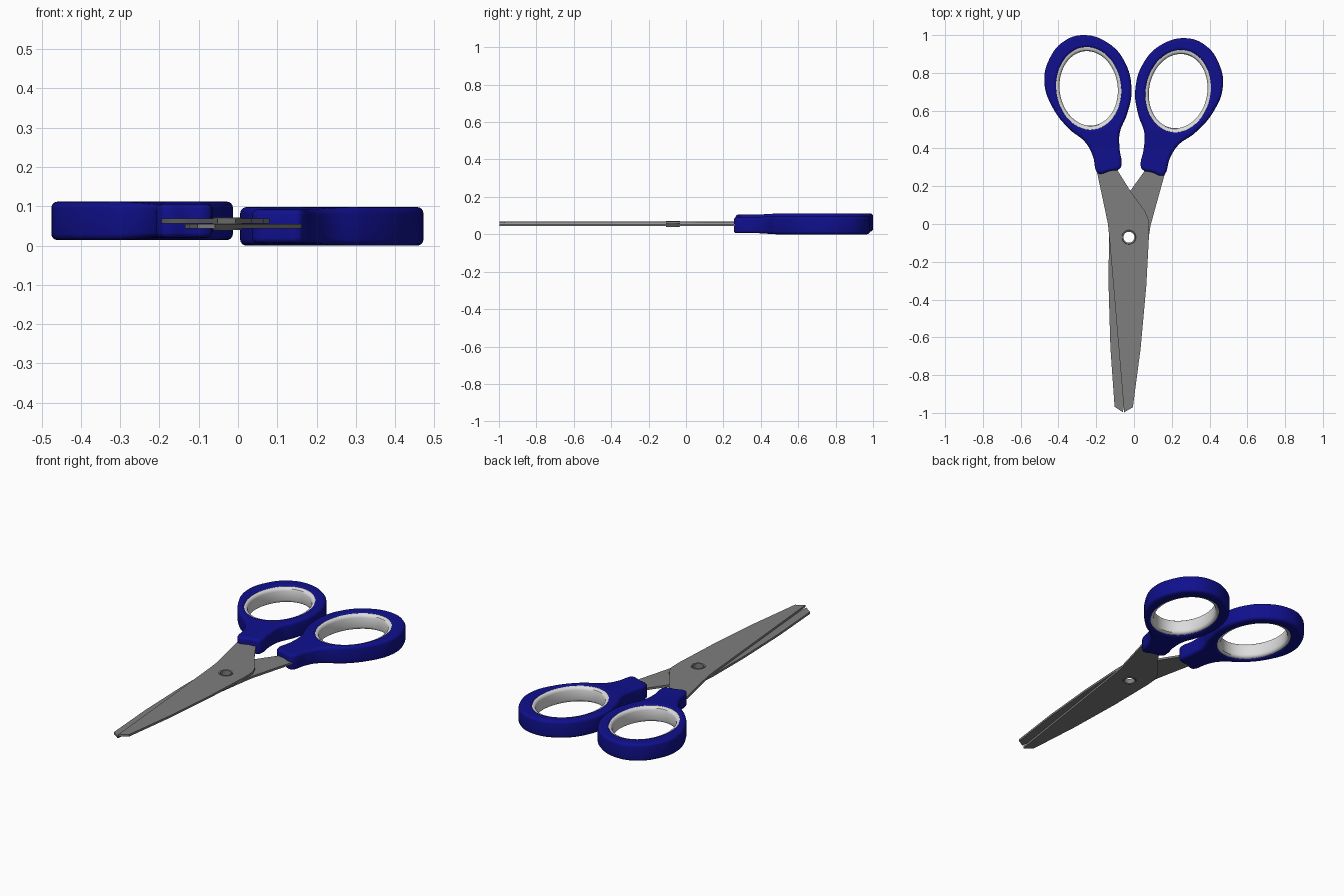
import bpy, math
from mathutils import Matrix, Vector

cube = bpy.data.objects.get("Cube")
if cube:
    bpy.data.objects.remove(cube, do_unlink=True)


def material(name, rgb):
    m = bpy.data.materials.new(name)
    m.use_nodes = True
    m.diffuse_color = (*rgb, 1)
    m.node_tree.nodes["Principled BSDF"].inputs["Base Color"].default_value = (*rgb, 1)
    return m


BLUE = material("blue plastic", (0.005, 0.005, 0.27))
LIGHT = material("light grey plastic", (0.72, 0.72, 0.72))
STEEL = material("grey steel", (0.21, 0.21, 0.21))

PIVOT = Vector((-0.027, -0.07, 0.056))   # rivet centre on the plane where the blades meet
RISE = 0.007                             # handle centre above that plane
RING = Vector((-0.24, 0.718, 0))         # finger hole centre
TILT = math.radians(7)


def ellipse(center, rx, ry, tilt=0, n=48):
    rot = Matrix.Rotation(tilt, 3, 'Z')
    return [tuple((center + rot @ Vector((rx * math.cos(a), ry * math.sin(a), 0))).to_2d())
            for a in (2 * math.pi * i / n for i in range(n))]


def finish(obj, mat, angle=35):
    obj.data.materials.clear()
    obj.data.materials.append(mat)
    bpy.ops.object.select_all(action='DESELECT')
    obj.select_set(True)
    bpy.context.view_layer.objects.active = obj
    bpy.ops.object.shade_smooth_by_angle(angle=math.radians(angle))
    return obj


def plate(name, mat, loops, z, half, bevel=0.0, smooth=False):
    """Filled outline with holes, extruded to +-half about z, with rounded rims."""
    cu = bpy.data.curves.new(name, 'CURVE')
    cu.dimensions, cu.fill_mode = '2D', 'BOTH'
    cu.extrude, cu.bevel_depth, cu.offset = half - bevel, bevel, -bevel
    cu.bevel_resolution, cu.resolution_u = 3, 6
    for pts in loops:
        sp = cu.splines.new('BEZIER' if smooth else 'POLY')
        target = sp.bezier_points if smooth else sp.points
        target.add(len(pts) - 1)
        for p, (x, y) in zip(target, pts):
            p.co = (x, y, 0) if smooth else (x, y, 0, 1)
            if smooth:
                p.handle_left_type = p.handle_right_type = 'AUTO'
        sp.use_cyclic_u = True
    temp = bpy.data.objects.new(name + "_curve", cu)
    bpy.context.collection.objects.link(temp)
    dg = bpy.context.evaluated_depsgraph_get()
    me = bpy.data.meshes.new_from_object(temp.evaluated_get(dg))
    bpy.data.objects.remove(temp, do_unlink=True)
    me.transform(Matrix.Translation((0, 0, z)))
    obj = bpy.data.objects.new(name, me)
    bpy.context.collection.objects.link(obj)
    return finish(obj, mat)


def tube(name, mat, center, profile, aspect=1.0, tilt=0, n=64):
    """Closed (radius, z) profile swept round an ellipse."""
    k = len(profile)
    rot = Matrix.Rotation(tilt, 3, 'Z')
    verts, faces = [], []
    for i in range(n):
        a = 2 * math.pi * i / n
        for r, z in profile:
            verts.append(center + rot @ Vector((r * math.cos(a), r * aspect * math.sin(a), z)))
    for i in range(n):
        j = (i + 1) % n
        for p in range(k):
            q = (p + 1) % k
            faces.append((i * k + p, j * k + p, j * k + q, i * k + q))
    me = bpy.data.meshes.new(name)
    me.from_pydata(verts, [], faces)
    obj = bpy.data.objects.new(name, me)
    bpy.context.collection.objects.link(obj)
    return finish(obj, mat)


# Handle: finger loop running into a short arm
handle_outline = [
    (-0.197, 0.275), (-0.218, 0.36), (-0.26, 0.435), (-0.34, 0.50), (-0.43, 0.615),
    (-0.475, 0.755), (-0.445, 0.88), (-0.37, 0.968), (-0.265, 1.0), (-0.14, 0.96),
    (-0.05, 0.86), (-0.013, 0.71), (-0.037, 0.58), (-0.075, 0.485), (-0.076, 0.395),
    (-0.066, 0.315), (-0.075, 0.293), (-0.13, 0.28), (-0.185, 0.266)]
handle_z = PIVOT.z + RISE
handle = plate("upper_handle", BLUE,
               [handle_outline, ellipse(RING, 0.168, 0.216, TILT, 16)],
               handle_z, 0.049, 0.016, True)
for v in handle.data.vertices:           # arm is a little thinner than the loop
    t = min(max((0.5 - v.co.y) / 0.1, 0), 1)
    v.co.z = handle_z + (v.co.z - handle_z) * (1 - 0.12 * t)

# Finger hole lining with flared rims
lining = tube("upper_lining", LIGHT, RING + Vector((0, 0, handle_z)),
              [(0.154, -0.026), (0.157, -0.036), (0.164, -0.042), (0.174, -0.043),
               (0.174, 0.043), (0.164, 0.042), (0.157, 0.036), (0.154, 0.026)],
              1.285, TILT)

# Blade: tang, wide pivot area, straight cutting edge and curved spine
blade_outline = [
    (-0.165, 0.42), (-0.195, 0.27), (-0.163, 0.12), (-0.138, 0.0), (-0.13, -0.08),
    (-0.052, -0.997), (-0.006, -0.97), (0.035, -0.66), (0.065, -0.33), (0.08, -0.05),
    (0.078, 0.02), (0.06, 0.065), (-0.016, 0.17), (-0.085, 0.28), (-0.11, 0.42)]
blade = plate("upper_blade", STEEL,
              [blade_outline, ellipse(PIVOT, 0.032, 0.032)],
              PIVOT.z + 0.0065, 0.006)

# Second half: turned over about the pivot and opened slightly
flip = (Matrix.Translation(PIVOT) @ Matrix.Rotation(math.radians(-3.5), 4, 'Z')
        @ Matrix.Rotation(math.pi, 4, 'Y') @ Matrix.Translation(-PIVOT))
for part in (handle, lining, blade):
    twin = part.copy()
    twin.data = part.data.copy()
    twin.name = part.name.replace("upper", "lower")
    twin.data.transform(flip)
    bpy.context.collection.objects.link(twin)

# Hollow rivet through both blades
tube("rivet", STEEL, PIVOT,
     [(0.029, -0.014), (0.036, -0.016), (0.038, -0.012), (0.038, 0.012), (0.036, 0.016), (0.029, 0.014)],
     n=32)
